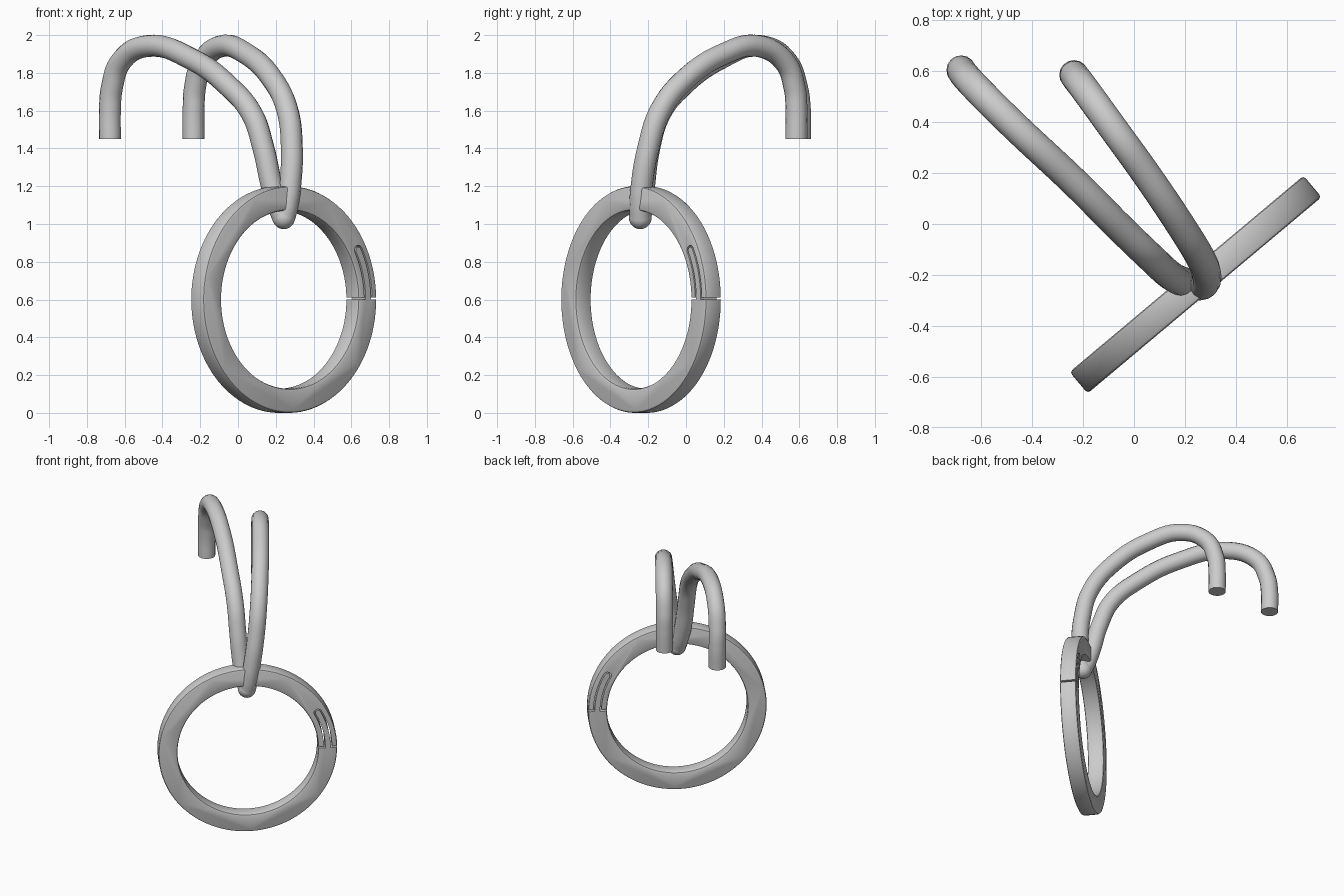
import bpy, bmesh, math
from mathutils import Matrix

if "Cube" in bpy.data.objects:
    bpy.data.objects.remove(bpy.data.objects["Cube"])

RO, RI, T = 0.6, 0.472, 0.11      # ring outer / inner radius and thickness
RC, TIP = 0.538, math.radians(29)  # gate tongue centre radius and tip angle
GAP = 0.012
TAU = 2 * math.pi


def arc(r, a0, a1, n):
    return [(r * math.cos(a0 + (a1 - a0) * i / n), r * math.sin(a0 + (a1 - a0) * i / n))
            for i in range(n + 1)]


def finger(half):
    """Curved tongue outline with a round tip, from outer side over the tip to inner side."""
    cx, cz = RC * math.cos(TIP), RC * math.sin(TIP)
    tip = [(cx + half * math.cos(TIP + math.pi * i / 8), cz + half * math.sin(TIP + math.pi * i / 8))
           for i in range(1, 8)]
    return arc(RC + half, 0, TIP, 10) + tip + arc(RC - half, TIP, 0, 10)


# ring: C-shaped outline with a tongue sitting in a slightly wider socket
def make_ring():
    g = GAP / RO
    socket = [(x, max(z, GAP)) for x, z in finger(0.027)]
    outline = (arc(RO, g, TAU, 110) + finger(0.018)
               + arc(RI, TAU, GAP / RI, 110) + socket[::-1])
    bm = bmesh.new()
    face = bm.faces.new([bm.verts.new((x, -T / 2, z)) for x, z in outline])
    ext = bmesh.ops.extrude_face_region(bm, geom=[face], use_keep_orig=True)
    bmesh.ops.translate(bm, vec=(0, T, 0),
                        verts=[v for v in ext["geom"] if isinstance(v, bmesh.types.BMVert)])
    bmesh.ops.recalc_face_normals(bm, faces=bm.faces)

    def on_rim(e):
        a, b = e.verts
        if abs(a.co.y - b.co.y) > 1e-5:
            return False
        return any(all(abs(math.hypot(v.co.x, v.co.z) - r) < 1e-4 for v in e.verts)
                   for r in (RO, RI))
    bmesh.ops.bevel(bm, geom=[e for e in bm.edges if on_rim(e)], offset=0.014,
                    segments=2, profile=0.5, affect='EDGES')
    me = bpy.data.meshes.new("ring")
    bm.to_mesh(me)
    bm.free()
    ob = bpy.data.objects.new("ring", me)
    bpy.context.collection.objects.link(ob)
    ob.matrix_world = Matrix.Translation((0.242, -0.238, 0.6)) @ Matrix.Rotation(math.radians(40), 4, 'Z')
    return ob


# ear wires: round tubes along smooth paths
def make_wire(name, pts):
    cu = bpy.data.curves.new(name, 'CURVE')
    cu.dimensions = '3D'
    cu.bevel_depth = 0.058
    cu.bevel_resolution = 6
    cu.resolution_u = 8
    cu.use_fill_caps = True
    sp = cu.splines.new('BEZIER')
    sp.bezier_points.add(len(pts) - 1)
    for bp, p in zip(sp.bezier_points, pts):
        bp.co = p
        bp.handle_left_type = bp.handle_right_type = 'AUTO'
    ob = bpy.data.objects.new(name, cu)
    bpy.context.collection.objects.link(ob)
    select(ob)
    bpy.ops.object.convert(target='MESH')
    return bpy.context.object


def select(ob):
    bpy.ops.object.select_all(action='DESELECT')
    ob.select_set(True)
    bpy.context.view_layer.objects.active = ob


parts = [make_ring()]
parts.append(make_wire("right_hook", [
    (0.245, -0.242, 1.033), (0.262, -0.242, 1.1), (0.276, -0.235, 1.2), (0.285, -0.2, 1.4),
    (0.262, -0.135, 1.6), (0.18, 0.0, 1.77), (0.045, 0.2, 1.9), (-0.085, 0.38, 1.942),
    (-0.19, 0.525, 1.855), (-0.228, 0.575, 1.72), (-0.235, 0.585, 1.6), (-0.235, 0.585, 1.45)]))
parts.append(make_wire("left_hook", [
    (0.24, -0.242, 1.033), (0.212, -0.232, 1.1), (0.18, -0.222, 1.2), (0.135, -0.195, 1.4),
    (0.075, -0.14, 1.58), (-0.05, -0.02, 1.73), (-0.24, 0.17, 1.87), (-0.48, 0.395, 1.942),
    (-0.62, 0.535, 1.86), (-0.668, 0.588, 1.72), (-0.678, 0.603, 1.6), (-0.678, 0.603, 1.45)]))

# rounded bend joining both hooks under the ring
bpy.ops.mesh.primitive_uv_sphere_add(segments=24, ring_count=14, radius=0.06,
                                     location=(0.242, -0.242, 1.033))
bend = bpy.context.object
bend.name = "hook_bend"
parts.append(bend)

for ob in parts:
    select(ob)
    bpy.ops.object.shade_smooth_by_angle(angle=math.radians(35))
